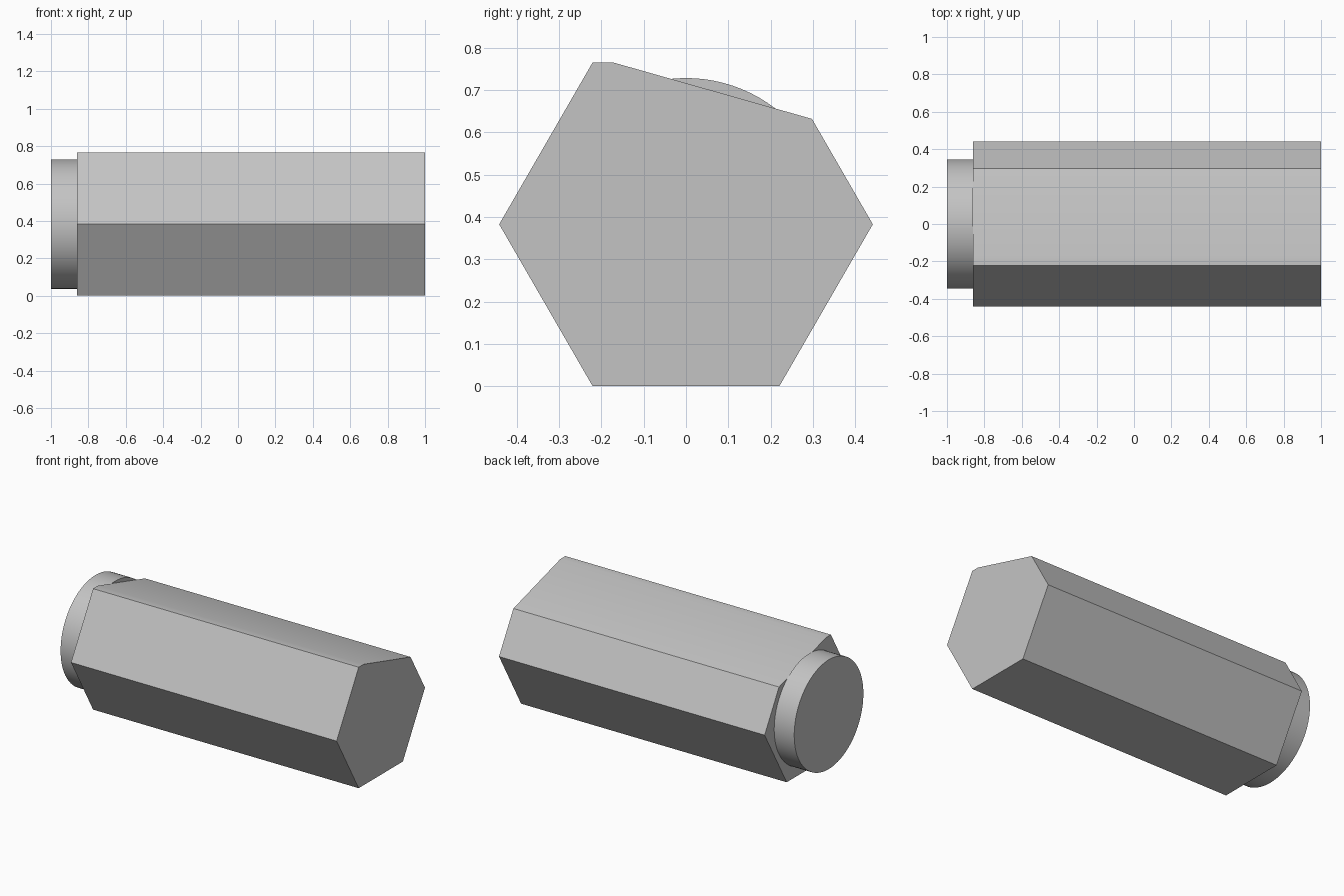
import bpy
import bmesh
from math import cos, sin, pi, radians

cube = bpy.data.objects.get("Cube")
if cube:
    bpy.data.objects.remove(cube, do_unlink=True)

RADIUS = 0.442
CENTRE_Z = RADIUS * sin(pi / 3)
SHOULDER = -0.86

grey = bpy.data.materials.new("light grey")
grey.use_nodes = True
colour = (0.55, 0.55, 0.55, 1)
grey.diffuse_color = colour
grey.node_tree.nodes["Principled BSDF"].inputs["Base Color"].default_value = colour


def ring(radius, sides):
    """Regular polygon in the YZ plane around the long axis."""
    return [(radius * cos(2 * pi * i / sides),
             CENTRE_Z + radius * sin(2 * pi * i / sides)) for i in range(sides)]


def bar(name, profile, x0, x1, cut=None):
    """Extrude a YZ profile along x, optionally sliced by a plane."""
    bm = bmesh.new()
    face = bm.faces.new([bm.verts.new((x0, y, z)) for y, z in profile])
    made = bmesh.ops.extrude_face_region(bm, geom=[face])["geom"]
    verts = [v for v in made if isinstance(v, bmesh.types.BMVert)]
    bmesh.ops.translate(bm, verts=verts, vec=(x1 - x0, 0, 0))
    if cut:
        geom = bm.verts[:] + bm.edges[:] + bm.faces[:]
        bmesh.ops.bisect_plane(bm, geom=geom, plane_co=cut[0],
                               plane_no=cut[1], clear_outer=True)
        bmesh.ops.holes_fill(bm, edges=[e for e in bm.edges if e.is_boundary])
    bmesh.ops.recalc_face_normals(bm, faces=bm.faces[:])
    mesh = bpy.data.meshes.new(name)
    bm.to_mesh(mesh)
    bm.free()
    mesh.materials.append(grey)
    obj = bpy.data.objects.new(name, mesh)
    bpy.context.collection.objects.link(obj)
    bpy.ops.object.select_all(action='DESELECT')
    obj.select_set(True)
    bpy.context.view_layer.objects.active = obj
    bpy.ops.object.shade_smooth_by_angle(angle=radians(30))
    return obj


# Hexagonal body with a sloping flat planed off its top
slope = ((0, -0.172, 2 * CENTRE_Z), (0, 0.134, 0.472))
bar("hex_body", ring(RADIUS, 6), SHOULDER, 1, slope)

# Round spigot on the end
bar("round_end", ring(0.346, 96), -1, SHOULDER)
